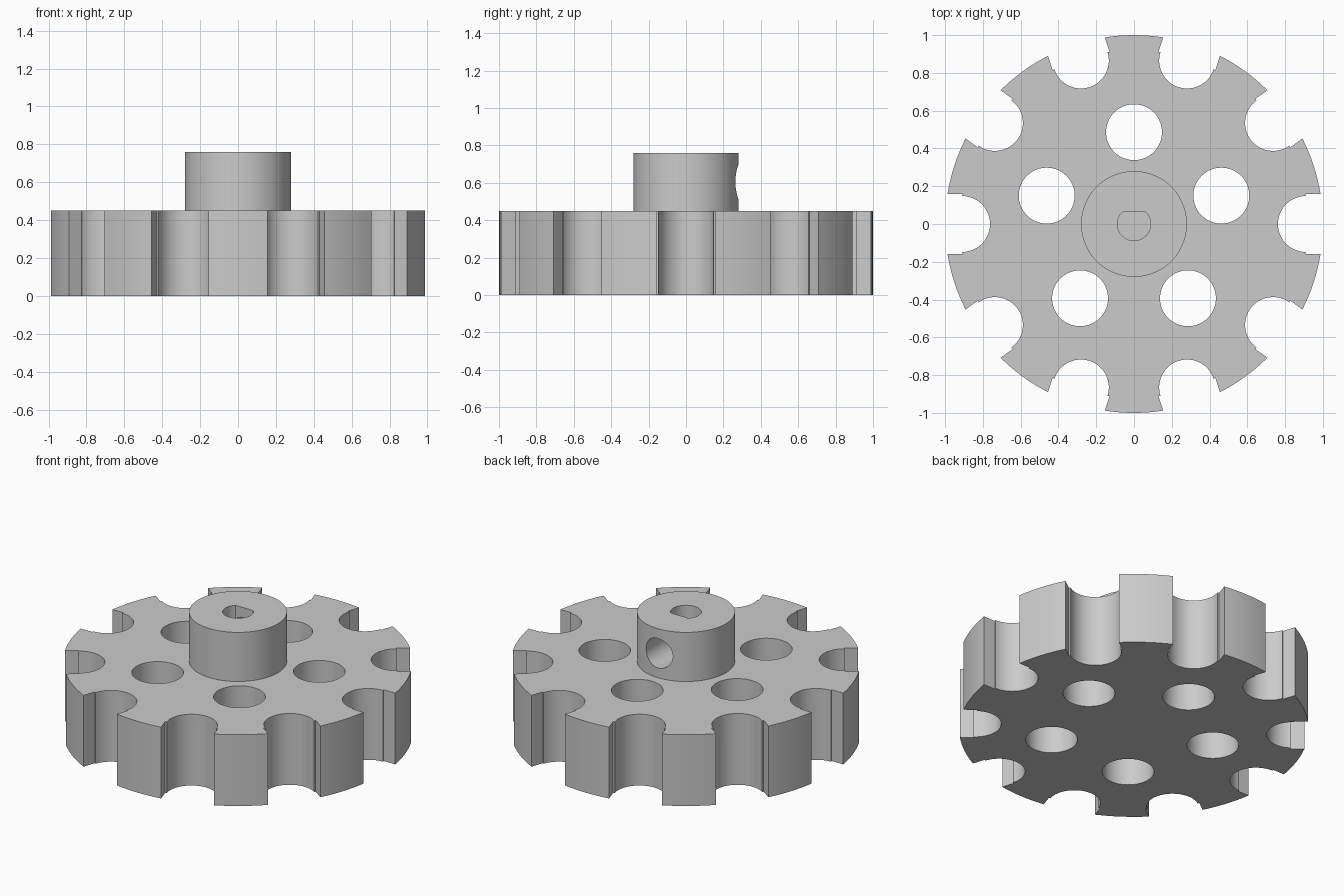
import bpy, bmesh, math
from mathutils import Matrix

if "Cube" in bpy.data.objects:
    bpy.data.objects.remove(bpy.data.objects["Cube"])

TOP, HUB_TOP = 0.45, 0.76
HUB_MID = (TOP + HUB_TOP) / 2


def arc(cx, cy, r, a0, a1, n):
    """Points on an arc, angles in degrees, both ends included."""
    angles = [math.radians(a0 + (a1 - a0) * i / n) for i in range(n + 1)]
    return [(cx + r * math.cos(a), cy + r * math.sin(a)) for a in angles]


def circle(cx, cy, r, n):
    return arc(cx, cy, r, 0, 360, n)[:-1]


def add_prism(bm, points, z0, z1, matrix=Matrix()):
    """Closed prism from a profile, placed with a matrix."""
    low = [bm.verts.new(matrix @ Matrix.Translation((x, y, z0)).translation) for x, y in points]
    high = [bm.verts.new(matrix @ Matrix.Translation((x, y, z1)).translation) for x, y in points]
    bm.faces.new(low[::-1])
    bm.faces.new(high)
    n = len(points)
    for i in range(n):
        j = (i + 1) % n
        bm.faces.new((low[i], low[j], high[j], high[i]))


def make_object(name, bm):
    bmesh.ops.recalc_face_normals(bm, faces=bm.faces)
    mesh = bpy.data.meshes.new(name)
    bm.to_mesh(mesh)
    bm.free()
    obj = bpy.data.objects.new(name, mesh)
    bpy.context.collection.objects.link(obj)
    return obj


def apply_boolean(target, tool, operation):
    mod = target.modifiers.new("boolean", 'BOOLEAN')
    mod.operation, mod.solver, mod.object = operation, 'EXACT', tool
    bpy.context.view_layer.objects.active = target
    bpy.ops.object.modifier_apply(modifier=mod.name)
    bpy.data.objects.remove(tool)


# Wheel disc
bm = bmesh.new()
add_prism(bm, circle(0, 0, 1.0, 160), 0, TOP)
wheel = make_object("pocket_wheel", bm)

# Hub, sunk into the disc and fused with it
bm = bmesh.new()
add_prism(bm, circle(0, 0, 0.28, 96), 0.2, HUB_TOP)
apply_boolean(wheel, make_object("hub", bm), 'UNION')

# Ten rim pockets (round seat with a slightly wider mouth) and five round holes
bm = bmesh.new()
pocket = arc(0.91, 0, 0.148, 90, 270, 32) + [(0.907, -0.158), (1.2, -0.158), (1.2, 0.158), (0.907, 0.158)]
for i in range(10):
    add_prism(bm, pocket, -0.1, 0.6, Matrix.Rotation(math.radians(36 * i), 4, 'Z'))
for i in range(5):
    a = math.radians(90 + 72 * i)
    add_prism(bm, circle(0.486 * math.cos(a), 0.486 * math.sin(a), 0.148, 64), -0.1, 0.6)
apply_boolean(wheel, make_object("rim_cutter", bm), 'DIFFERENCE')

# Blind D-shaped shaft bore with its flat on the back side
bm = bmesh.new()
flat = math.degrees(math.asin(0.063 / 0.088))
add_prism(bm, arc(0, 0, 0.088, 180 - flat, 360 + flat, 48), TOP, 0.9)
apply_boolean(wheel, make_object("bore_cutter", bm), 'DIFFERENCE')

# Set screw hole through the back of the hub into the bore
bm = bmesh.new()
side = Matrix.Translation((0, 0, HUB_MID)) @ Matrix.Rotation(math.radians(-90), 4, 'X')
add_prism(bm, circle(0, 0, 0.093, 48), 0.05, 0.4, side)
apply_boolean(wheel, make_object("screw_cutter", bm), 'DIFFERENCE')

# Single grey finish and smooth curved walls
grey = bpy.data.materials.new("light grey")
grey.diffuse_color = (0.6, 0.6, 0.6, 1)
grey.use_nodes = True
grey.node_tree.nodes["Principled BSDF"].inputs["Base Color"].default_value = grey.diffuse_color
wheel.data.materials.clear()
wheel.data.materials.append(grey)
bpy.ops.object.select_all(action='DESELECT')
wheel.select_set(True)
bpy.context.view_layer.objects.active = wheel
bpy.ops.object.shade_smooth_by_angle(angle=math.radians(25))
